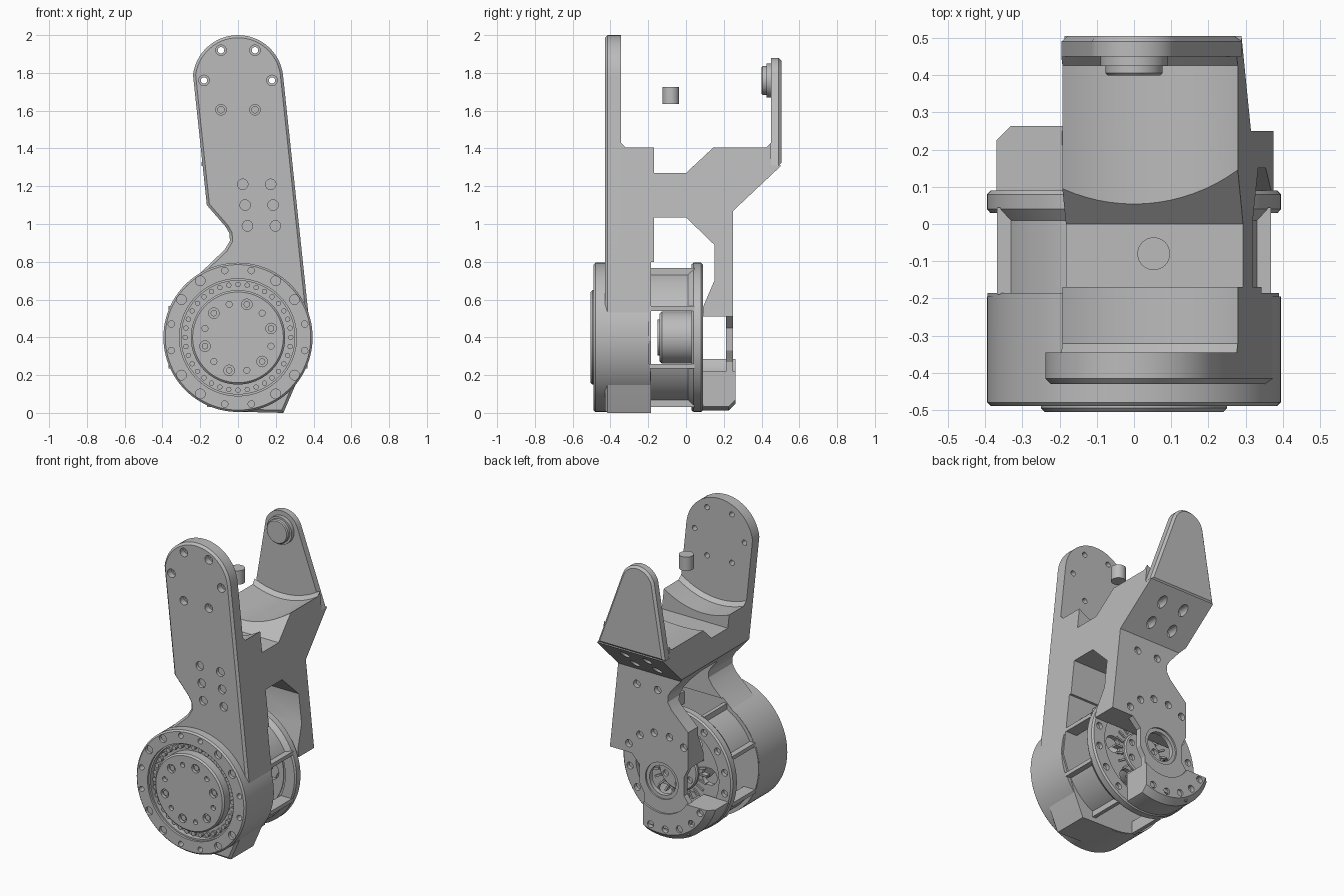
import bpy, bmesh, math
from mathutils import Vector

old = bpy.data.objects.get("Cube")
if old:
    bpy.data.objects.remove(old)

grey = bpy.data.materials.new("machined grey")
grey.use_nodes = True
grey.diffuse_color = (0.5, 0.5, 0.5, 1)
grey.node_tree.nodes["Principled BSDF"].inputs["Base Color"].default_value = (0.5, 0.5, 0.5, 1)

HUB = 0.4     # height of the joint axis
PIVOT = 1.76  # height of the upper axis


def arc(cx, cz, r, start, end, n):
    """Points on an arc, angles in degrees."""
    angles = [math.radians(start + (end - start) * i / n) for i in range(n + 1)]
    return [(cx + r * math.cos(a), cz + r * math.sin(a)) for a in angles]


def circle(cx, cz, r, n=64):
    return arc(cx, cz, r, 0, 360, n)[:-1]


def make(name, bm):
    bmesh.ops.recalc_face_normals(bm, faces=bm.faces[:])
    mesh = bpy.data.meshes.new(name)
    bm.to_mesh(mesh)
    bm.free()
    mesh.materials.append(grey)
    obj = bpy.data.objects.new(name, mesh)
    bpy.context.collection.objects.link(obj)
    return obj


def add_prism(bm, pts, a, b, axis="y", chamfer_a=0, chamfer_b=0):
    """Extrude a 2D outline along an axis, optionally chamfering either end."""
    place = {"x": lambda p, t: (t, p[0], p[1]),
             "y": lambda p, t: (p[0], t, p[1]),
             "z": lambda p, t: (p[0], p[1], t)}[axis]
    lo = [bm.verts.new(place(p, a)) for p in pts]
    hi = [bm.verts.new(place(p, b)) for p in pts]
    caps = [bm.faces.new(lo), bm.faces.new(hi[::-1])]
    n = len(pts)
    for i in range(n):
        j = (i + 1) % n
        bm.faces.new((lo[j], lo[i], hi[i], hi[j]))
    edges = [list(c.edges) for c in caps]
    bmesh.ops.recalc_face_normals(bm, faces=bm.faces[:])
    for group, width in zip(edges, (chamfer_a, chamfer_b)):
        if width:
            bmesh.ops.bevel(bm, geom=group, offset=width, segments=1, affect="EDGES")


def prism(name, pts, a, b, axis="y", ca=0, cb=0):
    bm = bmesh.new()
    add_prism(bm, pts, a, b, axis, ca, cb)
    return make(name, bm)


def lathe(name, profile, n=96, cz=HUB):
    """Revolve a closed (radius, y) profile around an axis along y."""
    bm = bmesh.new()
    rings = []
    for i in range(n):
        a = 2 * math.pi * i / n
        rings.append([bm.verts.new((r * math.cos(a), y, cz + r * math.sin(a))) for r, y in profile])
    m = len(profile)
    for i in range(n):
        for k in range(m):
            bm.faces.new((rings[i][k], rings[i][(k + 1) % m],
                          rings[(i + 1) % n][(k + 1) % m], rings[(i + 1) % n][k]))
    return make(name, bm)


def pins(name, centres, r, a, b, n=16):
    """Several small cylinders along y in one object."""
    bm = bmesh.new()
    for x, z in centres:
        add_prism(bm, circle(x, z, r, n), a, b)
    return make(name, bm)


def boolean(obj, tool, op="DIFFERENCE"):
    mod = obj.modifiers.new("cut", "BOOLEAN")
    mod.operation, mod.object, mod.solver = op, tool, "EXACT"
    bpy.context.view_layer.update()
    graph = bpy.context.evaluated_depsgraph_get()
    mesh = bpy.data.meshes.new_from_object(obj.evaluated_get(graph))
    obj.modifiers.clear()
    obj.data = mesh
    bpy.data.objects.remove(tool)


def box(name, x0, x1, y0, y1, z0, z1):
    return prism(name, [(x0, z0), (x1, z0), (x1, z1), (x0, z1)], y0, y1)


def ring(r, count, offset, keep=lambda i: True):
    return [arc(0, HUB, r, offset + 360 * i / count, 0, 1)[0] for i in range(count) if keep(i)]


# Front outline shared by the arm body and the front plate
outline = (arc(0, PIVOT, 0.24, 6, 173, 28)
           + [(-0.165, 1.1), (-0.065, 0.985), (-0.045, 0.95), (-0.043, 0.91), (-0.07, 0.865)]
           + arc(0, HUB, 0.394, 121, 268, 36)
           + [(0.24, 0), (0.305, 0.15), (0.39, 0.38), (0.37, 0.55)])

# Arm body: side profile trimmed by the front outline
side = [(-0.41, 0), (-0.185, 0), (-0.185, 0.8), (-0.17, 0.8), (-0.17, 1.035), (0, 1.035),
        (0.15, 0.89), (0.15, 0.7), (0.09, 0.56), (0.09, 0.51), (0.25, 0.51), (0.25, 1.07),
        (0.505, 1.31), (0.45, 1.31), (0.45, 1.43), (0.425, 1.405), (0.145, 1.405), (0, 1.27),
        (-0.17, 1.27), (-0.17, 1.405), (-0.32, 1.405), (-0.345, 1.43), (-0.41, 1.43)]
body = prism("arm_body", side, -0.6, 0.6, "x")
boolean(body, prism("trim", outline, -0.7, 0.7), "INTERSECT")
boolean(body, prism("swing_clearance", circle(0, 1.82, 0.5, 96), -0.346, 0.451, ca=0.025, cb=0.025))
boolean(body, box("corner_cut", -0.6, -0.19, 0.05, 0.6, 0.3, 0.8))
boolean(body, pins("slope_low_holes", [(-0.02, 1.142), (0.14, 1.142)], 0.028, 0.27, 0.6))
boolean(body, pins("slope_high_holes", [(-0.02, 1.238), (0.14, 1.238)], 0.028, 0.37, 0.6))
back_bolts = [(0.03, 0.97), (0.18, 0.97)] + [arc(0, HUB, 0.29, a, 0, 1)[0] for a in (35, 57, 79, 101, 123)]
boolean(body, pins("back_holes", back_bolts, 0.024, 0.22, 0.6))

# Front plate with through holes at the top and blind bolt holes below
plate = prism("front_plate", outline, -0.43, -0.345, ca=0.014)
upper = [(s * x, PIVOT + z) for s in (-1, 1) for x, z in ((0.09, 0.16), (0.18, 0), (0.09, -0.155))]
lower = [(x + dx, z) for x, z in ((0.025, 1.21), (0.038, 1.1), (0.05, 0.99)) for dx in (0, 0.148)]
boolean(plate, pins("counterbores", upper + lower, 0.028, -0.5, -0.39))
boolean(plate, pins("through_holes", upper, 0.017, -0.5, 0))

# Back plate: tapered fork arm with its pivot boss
prism("back_plate", [(0.29, 1.31)] + arc(0, PIVOT, 0.12, 18, 162, 16) + [(-0.195, 1.31)],
      0.45, 0.505, cb=0.014)
prism("pivot_boss_base", circle(0, PIVOT, 0.09), 0.425, 0.452)
prism("pivot_boss", circle(0, PIVOT, 0.077), 0.4, 0.43, ca=0.006)

# Loose pin between the fork arms
prism("locating_pin", circle(0.053, -0.08, 0.044, 32), 1.635, 1.725, "z")

# Joint housing with four windows
housing = lathe("joint_housing", [
    (0.385, -0.49), (0.395, -0.48), (0.395, -0.187), (0.37, -0.187), (0.37, 0.01), (0.395, 0.04),
    (0.395, 0.08), (0.385, 0.09), (0.3, 0.09), (0.3, 0.04), (0.32, 0.04), (0.32, -0.2),
    (0.31, -0.2), (0.31, -0.49)])
boolean(housing, box("side_windows", -0.6, 0.6, -0.195, 0.03, 0.26, 0.54))
boolean(housing, box("end_windows", -0.14, 0.14, -0.195, 0.03, -0.2, 1))
large = ring(0.36, 16, 11.25, lambda i: i % 4 in (1, 2))
small = ring(0.36, 16, 11.25, lambda i: i % 4 in (0, 3))
boolean(housing, pins("large_rim_holes", large, 0.026, -0.6, -0.47))
boolean(housing, pins("small_rim_holes", small, 0.017, -0.6, -0.44))
boolean(housing, pins("rear_rim_holes", ring(0.348, 16, 11.25), 0.022, 0.065, 0.2))

# Raised lips along both edges of every window
bm = bmesh.new()
for s in (-1, 1):
    for t in (-1, 1):
        u0, u1, v0, v1 = s * 0.3, s * 0.368, t * 0.14, t * 0.165
        corners = [(u0, v0), (u1, v0), (u1, v1), (u0, v1)]
        add_prism(bm, [(u, HUB + v) for u, v in corners], -0.19, 0.045)
        add_prism(bm, [(v, HUB + u) for u, v in corners], -0.19, 0.045)
make("window_lips", bm)

# Bearing, output flange and motor inside the housing
prism("bearing_disc", circle(0, HUB, 0.315, 96), -0.44, -0.195)
lathe("bearing_race", [(0.3, -0.475), (0.312, -0.475), (0.312, -0.43), (0.3, -0.43)])
pins("bearing_rollers", ring(0.28, 36, 0), 0.014, -0.462, -0.435, 10)
flange = prism("output_flange", circle(0, HUB, 0.25, 96), -0.505, -0.43, ca=0.01)
boolean(flange, pins("flange_bolt_holes", ring(0.181, 12, 15, lambda i: i % 2 == 0), 0.028, -0.6, -0.485))
boolean(flange, pins("flange_pin_holes", ring(0.181, 12, 15, lambda i: i % 2 == 1), 0.016, -0.6, -0.48))
pins("flange_bolts", ring(0.181, 12, 15, lambda i: i % 2 == 0), 0.017, -0.495, -0.48)
prism("motor_core", circle(0, HUB, 0.138), -0.14, 0.05, ca=0.012)
prism("motor_cap", circle(0, HUB, 0.095), -0.15, -0.13)

# Rear cover with round openings, hub and radial ribs
cover = prism("rear_cover", circle(0, HUB, 0.305, 96), 0.035, 0.065)
boolean(cover, pins("cover_openings", ring(0.215, 6, 0), 0.055, 0, 0.2, 24))
hub = prism("rear_hub", circle(0, HUB, 0.14), 0.03, 0.085, cb=0.008)
boolean(hub, pins("hub_holes", ring(0.1, 6, 30), 0.02, 0.06, 0.2))
bm = bmesh.new()
for i in range(24):
    a = math.radians(15 * i)
    d, s = Vector((math.cos(a), math.sin(a))), Vector((-math.sin(a), math.cos(a))) * 0.006
    c = Vector((0, HUB))
    add_prism(bm, [c + d * 0.15 - s, c + d * 0.2 - s, c + d * 0.2 + s, c + d * 0.15 + s], 0.04, 0.075)
make("rear_cover_ribs", bm)

# Rear bracket: waisted plate with a bore
waist = [(-0.19, 0.511), (0.22, 0.511), (0.16, 0.45), (0.16, 0.33), (0.125, 0.27), (0.125, 0.08),
         (-0.2, 0.08), (-0.22, 0.25), (-0.16, 0.33), (-0.16, 0.45)]
bracket = prism("rear_bracket", waist, 0.212, 0.25)
boolean(bracket, prism("bore", circle(0, 0.385, 0.095, 48), 0.1, 0.4))
boolean(bracket, prism("bore_recess", circle(0, 0.385, 0.118, 48), 0.24, 0.4))

# Rear foot: chamfered ring sector on the right and underneath
foot = lathe("rear_foot", [(0.22, 0.085), (0.388, 0.085), (0.388, 0.225), (0.352, 0.263), (0.22, 0.263)])
boolean(foot, box("foot_top_cut", -0.6, 0.6, 0, 0.5, 0.285, 1))
boolean(foot, box("foot_side_cut", 0.125, 0.6, 0, 0.5, -0.2, 0.6))
boolean(foot, pins("foot_holes", [arc(0, HUB, 0.32, a, 0, 1)[0] for a in range(207, 290, 19)], 0.022, 0.235, 0.4))

# Smooth curved walls, crisp machined edges
bpy.ops.object.select_all(action="DESELECT")
for obj in bpy.context.scene.objects:
    if obj.type == "MESH":
        obj.select_set(True)
        bpy.context.view_layer.objects.active = obj
bpy.ops.object.shade_smooth_by_angle(angle=math.radians(25))
